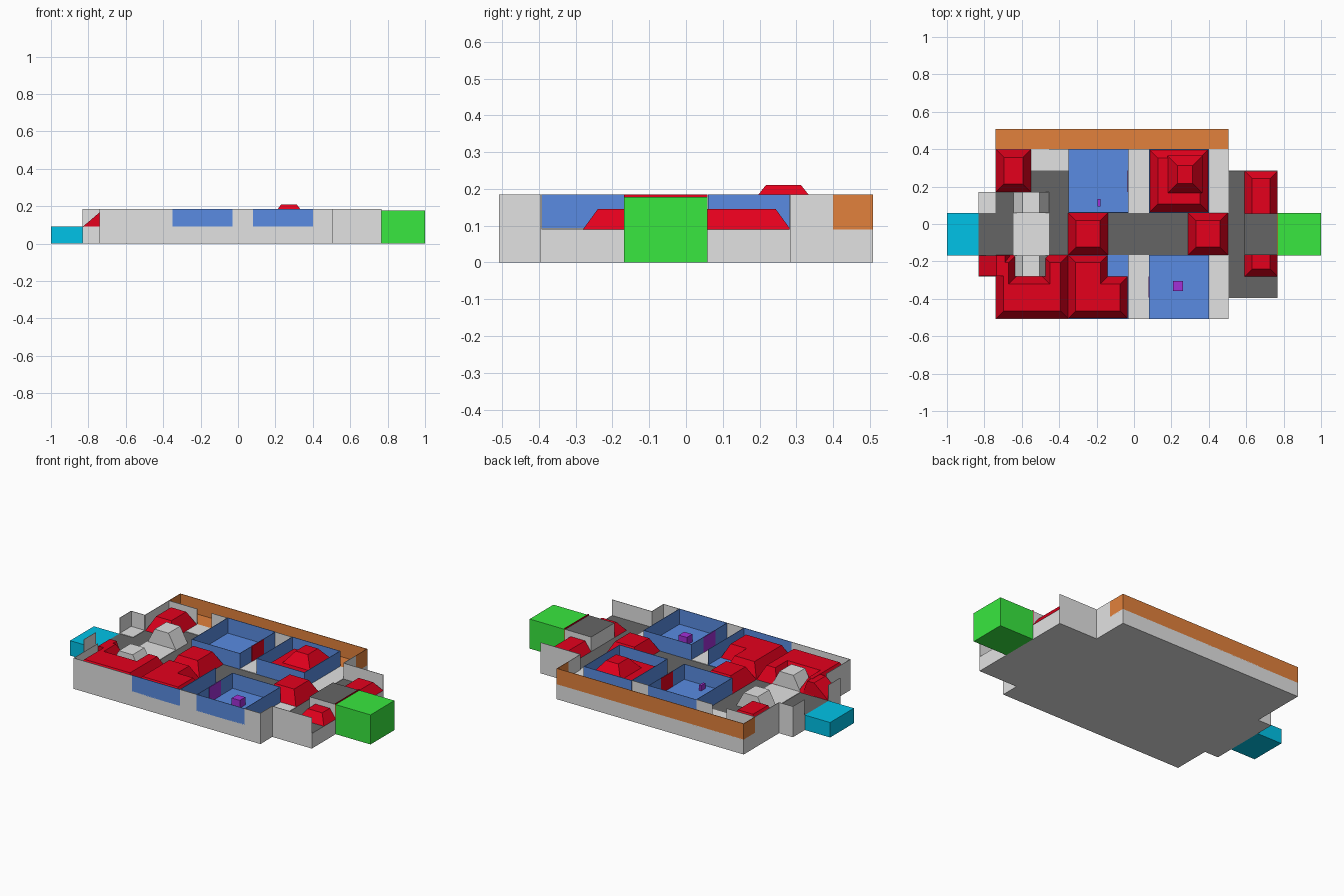
import bpy
from mathutils import Vector

if "Cube" in bpy.data.objects:
    bpy.data.objects.remove(bpy.data.objects["Cube"])


def material(name, rgb):
    m = bpy.data.materials.new(name)
    m.diffuse_color = (*rgb, 1)
    m.use_nodes = True
    m.node_tree.nodes["Principled BSDF"].inputs["Base Color"].default_value = m.diffuse_color
    return m


GREY = material("light grey", (.76, .76, .76))
DARK = material("dark grey", (.13, .13, .13))
RED = material("red", (.78, .0, .012))
BLUE = material("blue", (.10, .26, .76))
BROWN = material("orange brown", (.76, .22, .045))
GREEN = material("green", (.04, .80, .05))
CYAN = material("cyan", (.0, .54, .80))
PURPLE = material("purple", (.36, .03, .68))

FLOOR, TOP, T = .09, .185, .003   # floor level, wall top, wall thickness
XE, XB = .505, .768               # east side of the body and of the east bay


def inset_outline(pts, d):
    """Mitred inward offset of a right-angled, counter-clockwise outline."""
    out = []
    for i, p in enumerate(pts):
        a = (Vector(p) - Vector(pts[i - 1])).normalized()
        b = (Vector(pts[(i + 1) % len(pts)]) - Vector(p)).normalized()
        out.append((p[0] - (a.y + b.y) * d, p[1] + (a.x + b.x) * d))
    return out


def mesh(name, verts, n, mat, cap=None):
    """Closed solid from n lower and n upper points; cap recolours the top."""
    faces = [tuple(reversed(range(n))), tuple(range(n, 2 * n))]
    faces += [(i, (i + 1) % n, n + (i + 1) % n, n + i) for i in range(n)]
    me = bpy.data.meshes.new(name)
    me.from_pydata(verts, [], faces)
    me.materials.append(mat)
    if cap:
        me.materials.append(cap)
        for p in me.polygons:
            p.material_index = int(p.normal.z > .9)
    bpy.context.collection.objects.link(bpy.data.objects.new(name, me))


def prism(name, pts, z0, z1, mat, inset=0, cap=None):
    """Upright extruded outline; inset slopes the sides."""
    upper = inset_outline(pts, inset) if inset else pts
    verts = [(x, y, z0) for x, y in pts] + [(x, y, z1) for x, y in upper]
    mesh(name, verts, len(pts), mat, cap)


def profile(name, xz, y0, y1, mat):
    """Counter-clockwise x-z profile extruded along y."""
    mesh(name, [(x, y1, z) for x, z in xz] + [(x, y0, z) for x, z in xz], len(xz), mat)


def box(name, x0, x1, y0, y1, z0, z1, mat, inset=0, cap=None):
    prism(name, [(x0, y0), (x1, y0), (x1, y1), (x0, y1)], z0, z1, mat, inset, cap)


def wall_x(name, x, y0, y1, mat, side=1):
    """Wall running along y; side gives the direction of its thickness."""
    box(name, min(x, x + side * T), max(x, x + side * T), y0, y1, FLOOR, TOP, mat)


def wall_y(name, y, x0, x1, mat, side=1):
    box(name, x0, x1, min(y, y + side * T), max(y, y + side * T), FLOOR, TOP, mat)


# Foundation: grey sides and underside, dark floor
prism("foundation", [(-.74, -.508), (XE, -.508), (XE, -.395), (XB, -.395),
                     (XB, .285), (XE, .285), (XE, .508), (-.74, .508),
                     (-.74, .172), (-.832, .172), (-.832, -.28), (-.74, -.28)],
      0, FLOOR, GREY, cap=DARK)

# Entrance and exit blocks
box("entrance_block", -1, -.832, -.168, .058, 0, .09, CYAN)
box("exit_block", XB, 1, -.168, .058, 0, .178, GREEN)
box("exit_platform", .592, XB - .004, -.167, .057, FLOOR, .178, GREY, cap=DARK)
wall_x("exit_door", XB, -.168, .058, RED, -1)

# Light and brown floor plates
F = FLOOR + .003
for x0, x1, y0, y1 in [(-.03, .08, .06, .40), (-.03, .08, -.505, -.165),
                       (.40, XE, .06, .40), (.40, XE, -.505, -.165),
                       (-.55, -.35, .287, .40), (-.832, -.74, .06, .172),
                       (-.645, -.455, -.28, .06)]:
    box("light_floor", x0, x1, y0, y1, FLOOR - .004, F, GREY)
box("terrace_floor", -.74, XE, .40, .508, FLOOR - .004, F, BROWN)

# Blue rooms: floor plus the walls each one has
rooms = [("north_west", -.35, .06, "NSEW"), ("north_east", .08, .06, "NSEW"),
         ("south_west", -.35, -.508, "SE"), ("south_east", .08, -.508, "NSEW")]
for name, x, y, sides in rooms:
    x1, y1 = x + .32, y + .342
    box(name + "_room_floor", x, x1, y, y1, FLOOR - .004, F, BLUE)
    if "N" in sides:
        wall_y(name + "_north_wall", y1, x, x1, BLUE, -1)
    if "S" in sides:
        wall_y(name + "_south_wall", y, x, x1, BLUE)
    if "E" in sides:
        wall_x(name + "_east_wall", x1, y, y1, BLUE, -1)
    if "W" in sides:
        wall_x(name + "_west_wall", x, y, y1, BLUE)

# Coloured doors set on the room walls
box("red_door", -.0345, -.0285, .172, .287, FLOOR, TOP - .0005, RED)
box("purple_door", .0785, .0845, -.393, -.28, FLOOR, TOP - .0005, PURPLE)

# Grey outer and inner walls
for x0, x1 in [(-.74, -.35), (-.03, .08), (.40, XE)]:
    wall_y("south_wall", -.508, x0, x1, GREY)
for x0, x1 in [(-.74, -.55), (-.455, -.35), (-.03, .08)]:
    wall_y("north_inner_wall", .40, x0, x1, GREY, -1)
wall_x("west_wall", -.74, -.508, -.28, GREY)
wall_x("west_wall", -.74, .172, .40, GREY)
wall_x("west_bay_wall", -.832, -.28, -.168, GREY)
wall_x("west_bay_wall", -.832, .06, .172, GREY)
wall_y("west_bay_north_wall", .172, -.832, -.74, GREY, -1)
wall_x("east_wall", XE, -.508, -.395, GREY, -1)
wall_x("east_wall", XE, .285, .40, GREY, -1)
wall_y("east_bay_south_wall", -.395, XE, XB, GREY)
wall_y("east_bay_north_wall", .285, XE, XB, GREY, -1)

# Brown terrace walls
wall_y("terrace_back_wall", .508, -.74, XE, BROWN, -1)
wall_x("terrace_west_wall", -.74, .40, .508, BROWN)
wall_x("terrace_east_wall", XE, .40, .508, BROWN, -1)

# Red sloped mounds
H = .172
box("north_west_mound", -.737, -.552, .172, .398, FLOOR, H, RED, .042)
box("corridor_mound", -.352, -.14, -.166, .06, FLOOR, H, RED, .042)
box("corridor_mound", .29, .502, -.166, .06, FLOOR, H, RED, .042)
box("east_bay_mound", .592, XB, -.28, .284, FLOOR, .145, RED, .04)
box("room_mound", .083, .397, .063, .397, FLOOR, .145, RED, .045)
box("room_mound_peak", .18, .365, .165, .365, .144, .21, RED, .052)
prism("south_room_mound", [(-.352, -.505), (-.034, -.505), (-.034, -.28), (-.14, -.28),
                           (-.14, -.166), (-.352, -.166)], FLOOR, H, RED, .04)
prism("south_west_mound", [(-.737, -.505), (-.353, -.505), (-.353, -.166), (-.49, -.166),
                           (-.49, -.28), (-.63, -.28), (-.63, -.166), (-.737, -.166)],
      FLOOR, H, RED, .04)
profile("west_bay_ramp", [(-.83, FLOOR), (-.66, FLOOR), (-.69, H - .001), (-.735, H - .001)],
        -.279, -.168, RED)

# Grey humps either side of the corridor, sloped east and west only
for y in (.06, -.28):
    profile("grey_hump", [(-.645, FLOOR), (-.455, FLOOR), (-.505, .18), (-.597, .18)],
            y, y + .112, GREY)

# Small purple items
box("purple_crate", .208, .262, -.357, -.305, FLOOR, .14, PURPLE)
box("purple_marker", -.194, -.18, .093, .133, FLOOR, .125, PURPLE)
